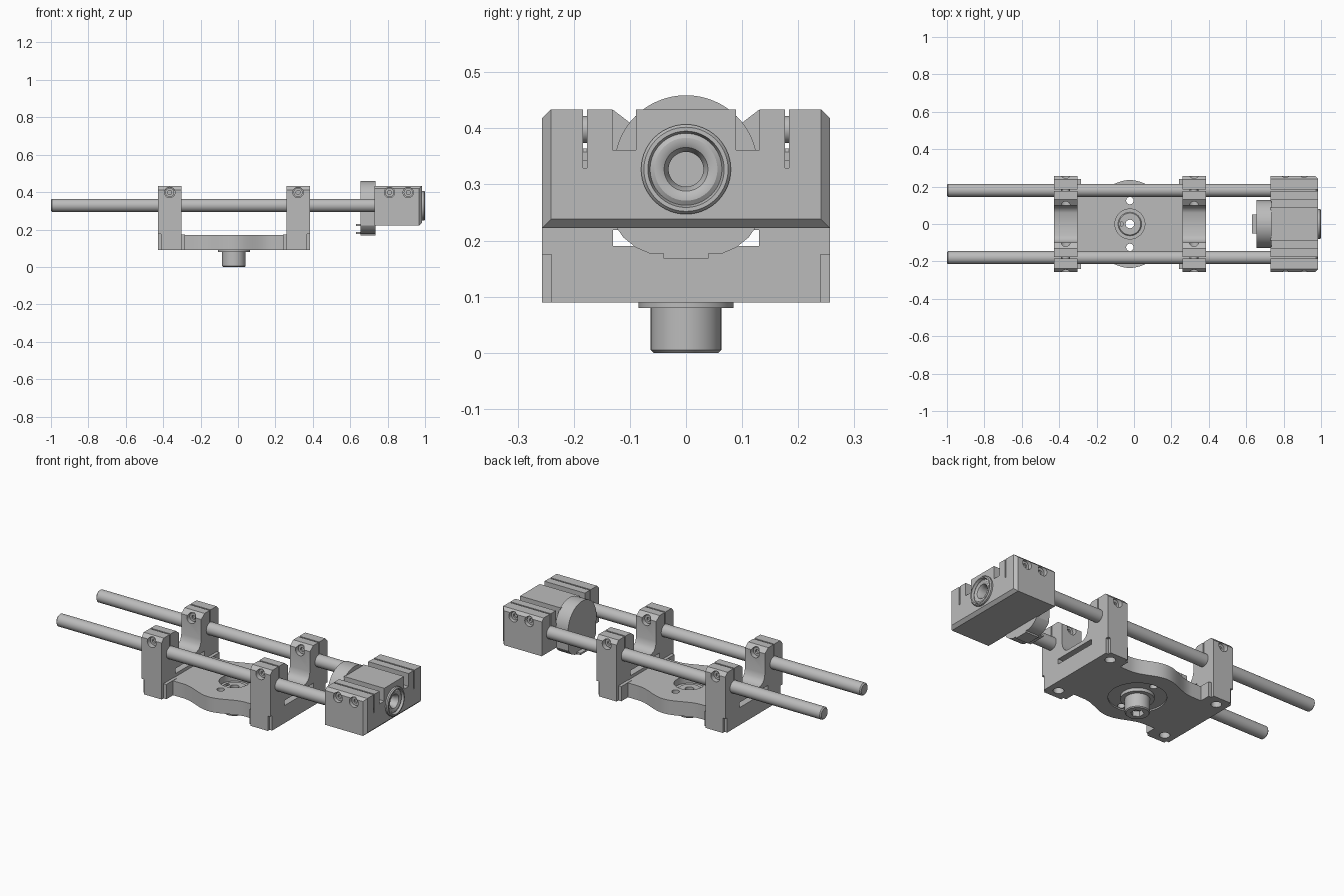
import bpy, bmesh
from math import pi, cos, sin, sqrt
from mathutils import Matrix, Vector

old = bpy.data.objects.get("Cube")
if old:
    bpy.data.objects.remove(old, do_unlink=True)

grey = bpy.data.materials.new("metal grey")
grey.use_nodes = True
colour = (0.5, 0.5, 0.5, 1)
grey.diffuse_color = colour
grey.node_tree.nodes["Principled BSDF"].inputs["Base Color"].default_value = colour

CX = -0.022      # middle of the bracket
ROD_Y, ROD_Z = 0.18, 0.329
parts = []


def finish(bm, name):
    bmesh.ops.recalc_face_normals(bm, faces=bm.faces)
    me = bpy.data.meshes.new(name)
    bm.to_mesh(me)
    bm.free()
    me.materials.append(grey)
    ob = bpy.data.objects.new(name, me)
    bpy.context.collection.objects.link(ob)
    parts.append(ob)
    return ob


def box(name, x0, x1, y0, y1, z0, z1):
    bm = bmesh.new()
    bmesh.ops.create_cube(bm, size=1)
    for v in bm.verts:
        v.co = Vector(((x0, x1)[v.co.x > 0], (y0, y1)[v.co.y > 0], (z0, z1)[v.co.z > 0]))
    return finish(bm, name)


def cyl(name, axis, a, b, pos, r, n=40, bevel=0):
    """Cylinder from a to b along an axis, pos gives the other two coordinates."""
    bm = bmesh.new()
    bmesh.ops.create_cone(bm, cap_ends=True, segments=n, radius1=r, radius2=r, depth=b - a)
    if bevel:
        rims = [e for e in bm.edges if abs(e.verts[0].co.z - e.verts[1].co.z) < 1e-5]
        bmesh.ops.bevel(bm, geom=rims, offset=bevel, segments=1, affect='EDGES')
    m = (a + b) / 2
    if axis == 'x':
        mat = Matrix.Translation((m, *pos)) @ Matrix.Rotation(pi / 2, 4, 'Y')
    elif axis == 'y':
        mat = Matrix.Translation((pos[0], m, pos[1])) @ Matrix.Rotation(pi / 2, 4, 'X')
    else:
        mat = Matrix.Translation((*pos, m))
    bm.transform(mat)
    return finish(bm, name)


def prism(name, pts, axis, a, b):
    """Extrude a flat outline along x (yz outline) or z (xy outline)."""
    bm = bmesh.new()
    place = (lambda p: (a, *p)) if axis == 'x' else (lambda p: (*p, a))
    f = bm.faces.new([bm.verts.new(place(p)) for p in pts])
    new = bmesh.ops.extrude_face_region(bm, geom=[f])["geom"]
    move = Vector((b - a, 0, 0)) if axis == 'x' else Vector((0, 0, b - a))
    bmesh.ops.translate(bm, vec=move, verts=[g for g in new if isinstance(g, bmesh.types.BMVert)])
    return finish(bm, name)


def mirrored(half):
    return half + [(-y, z) for y, z in reversed(half)]


def cut(ob, *cutters):
    for c in cutters:
        mod = ob.modifiers.new("cut", 'BOOLEAN')
        mod.operation, mod.solver, mod.object = 'DIFFERENCE', 'EXACT', c
        bpy.context.view_layer.objects.active = ob
        bpy.ops.object.modifier_apply(modifier=mod.name)
        parts.remove(c)
        bpy.data.objects.remove(c, do_unlink=True)


# Guide rods
for side, s in (("left", 1), ("right", -1)):
    y = s * ROD_Y
    rod = cyl(side + "_rod", 'x', -1, 0.98, (y, ROD_Z), 0.035, bevel=0.006)
    cut(rod, cyl("c", 'x', 0.965, 1.1, (y, ROD_Z), 0.013, 20))

# U-shaped bracket ends with split clamps
fork = mirrored([(0.06, 0.24), (0.08, 0.25), (0.093, 0.267), (0.10, 0.295), (0.10, 0.41),
                 (0.13, 0.433), (0.238, 0.433), (0.257, 0.412), (0.257, 0.09)])
for end, e in (("inner", 1), ("outer", -1)):
    lo, hi = sorted((CX + e * 0.28, CX + e * 0.406))
    mid = (lo + hi) / 2
    ob = prism(end + "_fork", fork, 'x', lo, hi)
    cut(ob, box("c", lo - 0.1, hi + 0.1, -0.13, 0.13, 0.19, 0.219))
    for s in (1, -1):
        y = s * ROD_Y
        corner = sorted((CX + e * 0.39, CX + e * 0.5))
        ys = sorted((s * 0.24, s * 0.3))
        cut(ob, box("c", lo - 0.1, hi + 0.1, y - 0.004, y + 0.004, ROD_Z, 0.6),
            box("c", *corner, *ys, 0, 0.175),
            cyl("c", 'z', 0, 0.13, (CX + e * 0.345, s * 0.2), 0.027, 28))
        for a, b in ((0.225, 0.3), (0.05, 0.13)):
            cut(ob, cyl("c", 'y', *sorted((s * a, s * b)), (mid, 0.398), 0.028, 28))
        # Clamp screw with a socket
        screw = cyl(end + "_clamp_screw", 'y', *sorted((s * 0.12, s * 0.235)), (mid, 0.398), 0.024, 28)
        for a, b in ((0.225, 0.3), (0.05, 0.13)):
            cut(screw, cyl("c", 'y', *sorted((s * a, s * b)), (mid, 0.398), 0.012, 6))
        # Low foot stepping onto the plate
        box(end + "_foot", *sorted((CX + e * 0.262, CX + e * 0.29)), *sorted((s * 0.15, s * 0.24)), 0.09, 0.174)

# Base plate with a rounded bulge on both sides
edge = []
for i in range(41):
    d = -0.281 + 0.562 * i / 40
    t = min(abs(d) / 0.2, 1)
    edge.append((CX + d, 0.18 + 0.055 * (0.5 + 0.5 * cos(pi * t))))
plate = prism("base_plate", edge + [(x, -y) for x, y in reversed(edge)], 'z', 0.09, 0.172)
cut(plate, cyl("c", 'z', 0.135, 0.3, (CX, 0), 0.08, 48),
    cyl("c", 'z', 0, 0.098, (CX, 0), 0.147, 48),
    cyl("c", 'z', 0, 0.3, (CX, 0), 0.05, 32))
for s in (1, -1):
    cut(plate, cyl("c", 'z', 0, 0.3, (CX, s * 0.125), 0.02, 24))

# Mounting stud under the plate
cyl_flange = cyl("stud_flange", 'z', 0.08, 0.1, (CX, 0), 0.085, 48)
stud = cyl("mounting_stud", 'z', 0, 0.14, (CX, 0), 0.063, 48, 0.005)
for ob in (cyl_flange, stud):
    cut(ob, cyl("c", 'z', -0.1, 0.3, (CX, 0), 0.023, 24))
cut(stud, cyl("c", 'z', -0.1, 0.03, (CX, 0), 0.034, 6),
    cyl("c", 'z', 0.115, 0.3, (CX - 0.048, 0), 0.013, 20))

# End block: chamfered on the end face and the top side edges
block = box("end_block", 0.73, 0.985, -0.257, 0.257, 0.222, 0.434)
bm = bmesh.new()
bm.from_mesh(block.data)
chamfer = []
for ed in bm.edges:
    m = (ed.verts[0].co + ed.verts[1].co) / 2
    on_end, on_top, on_side = m.x > 0.98, m.z > 0.43, abs(m.y) > 0.25
    if (on_end and not on_top) or (on_top and on_side):
        chamfer.append(ed)
bmesh.ops.bevel(bm, geom=chamfer, offset=0.016, segments=1, affect='EDGES')
bm.to_mesh(block.data)
bm.free()
cut(block, cyl("c", 'x', 0.6, 1.1, (0, 0.327), 0.062, 48))
for s in (1, -1):
    y = s * ROD_Y
    cut(block, box("c", 0.6, 1.1, *sorted((s * 0.089, s * 0.131)), 0.361, 0.6),
        box("c", 0.6, 1.1, y - 0.004, y + 0.004, ROD_Z, 0.6),
        cyl("c", 'x', 0.96, 1.1, (y, ROD_Z), 0.037))
    for x in (0.81, 0.91):
        cut(block, cyl("c", 'y', *sorted((s * 0.23, s * 0.4)), (x, 0.398), 0.028, 28))
        screw = cyl("block_screw", 'y', *sorted((s * 0.2, s * 0.24)), (x, 0.398), 0.024, 28)
        cut(screw, cyl("c", 'y', *sorted((s * 0.225, s * 0.4)), (x, 0.398), 0.012, 6))

# Turned eyepiece ring set in the end face
profile = [(0.9, 0.08), (0.994, 0.08), (1.0, 0.075), (1.0, 0.068), (0.987, 0.064), (0.992, 0.056),
           (0.992, 0.048), (0.987, 0.039), (0.97, 0.031), (0.9, 0.031)]
bm = bmesh.new()
vs = [bm.verts.new((x, 0, r)) for x, r in profile]
es = [bm.edges.new((vs[i], vs[i - 1])) for i in range(len(vs))]
bmesh.ops.spin(bm, geom=vs + es, axis=(1, 0, 0), cent=(0, 0, 0), angle=2 * pi, steps=56, use_merge=True)
bmesh.ops.remove_doubles(bm, verts=bm.verts, dist=1e-5)
bmesh.ops.translate(bm, vec=(0, 0, 0.327), verts=bm.verts)
finish(bm, "eyepiece_ring")

# Rounded collar behind the block
half = [(0.128 * sin(pi * i / 32), 0.331 + 0.128 * cos(pi * i / 32)) for i in range(1, 18)]
half += [(0.123, 0.222), (0.112, 0.206), (0.09, 0.188), (0.065, 0.177), (0.04, 0.177), (0.04, 0.168)]
collar = prism("rear_collar", mirrored(half), 'x', 0.655, 0.735)
cut(collar, cyl("c", 'x', 0.5, 0.9, (0, 0.327), 0.062, 48))
for s in (1, -1):
    cut(collar, cyl("c", 'y', *sorted((s * 0.115, s * 0.2)), (0.69, 0.327), 0.012, 20))

# Latch tabs under the collar opening
box("lower_latch", 0.63, 0.68, -0.05, 0.05, 0.177, 0.187)
box("upper_latch", 0.63, 0.66, -0.05, 0.05, 0.22, 0.23)

bpy.ops.object.select_all(action='DESELECT')
for ob in parts:
    ob.select_set(True)
bpy.context.view_layer.objects.active = parts[0]
bpy.ops.object.shade_smooth_by_angle(angle=pi / 6)
